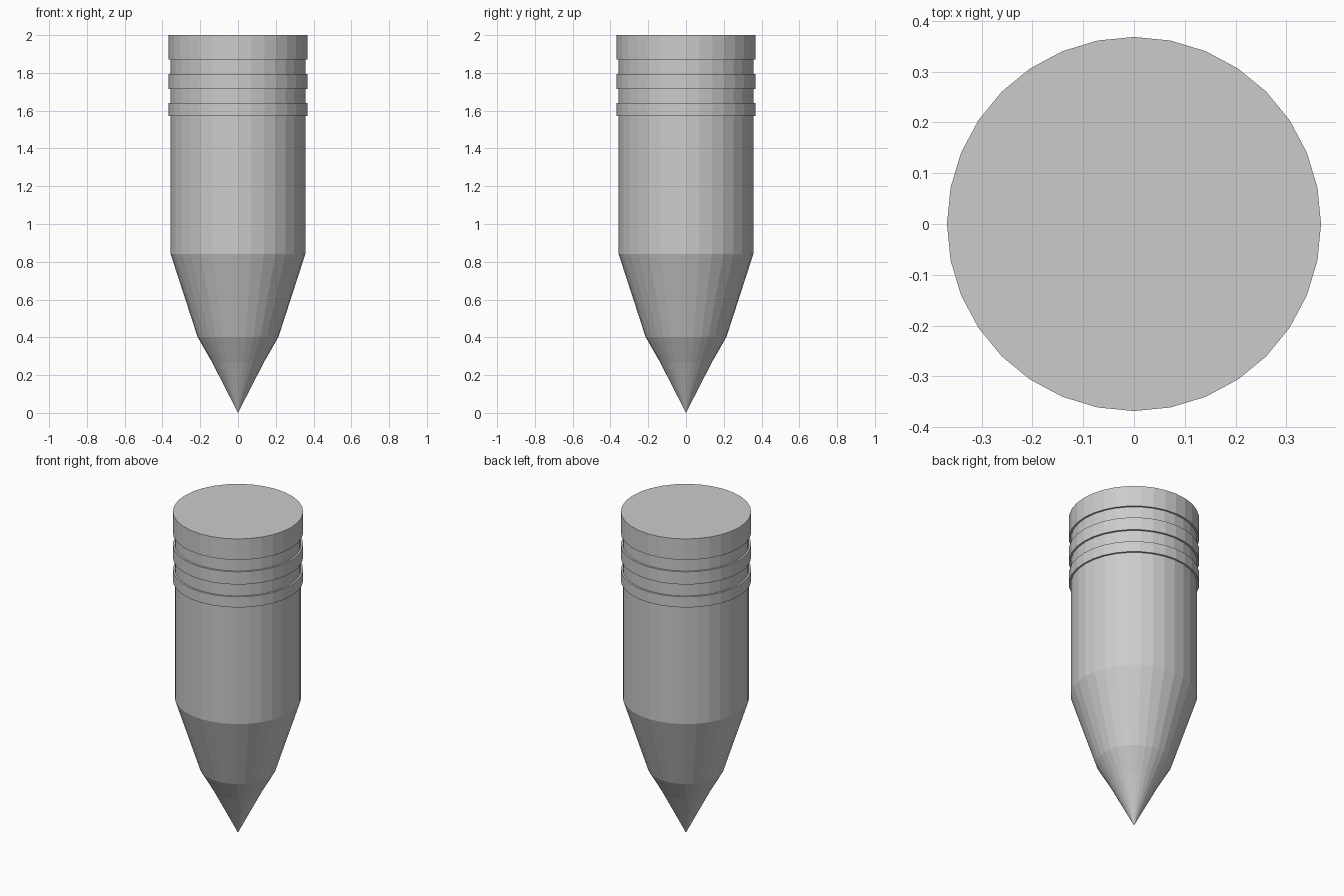
import bpy
import bmesh
from math import cos, sin, tau

SIDES = 32
BODY_R, BAND_R = 0.357, 0.368

cube = bpy.data.objects.get("Cube")
if cube:
    bpy.data.objects.remove(cube)

grey = bpy.data.materials.new("light_grey")
grey.use_nodes = True
colour = (0.6, 0.6, 0.6, 1)
grey.diffuse_color = colour
grey.node_tree.nodes["Principled BSDF"].inputs["Base Color"].default_value = colour


def lathe(name, profile):
    """Turn (radius, height) points, listed bottom to top, into a closed solid."""
    bm = bmesh.new()
    rings = []
    for r, z in profile:
        count = SIDES if r else 1
        rings.append([bm.verts.new((r * cos(tau * i / SIDES), r * sin(tau * i / SIDES), z))
                      for i in range(count)])
    for low, high in zip(rings, rings[1:]):
        for i in range(SIDES):
            j = (i + 1) % SIDES
            if len(low) == 1:
                bm.faces.new((low[0], high[j], high[i]))
            else:
                bm.faces.new((low[i], low[j], high[j], high[i]))
    bm.faces.new(rings[-1])
    if len(rings[0]) > 1:
        bm.faces.new(rings[0][::-1])
    bmesh.ops.recalc_face_normals(bm, faces=bm.faces)
    mesh = bpy.data.meshes.new(name)
    bm.to_mesh(mesh)
    bm.free()
    mesh.materials.append(grey)
    obj = bpy.data.objects.new(name, mesh)
    bpy.context.collection.objects.link(obj)
    return obj


# Pointed nose, tapered shoulder, straight body and grooved head in one turned shape
profile = [(0, 0), (0.137, 0.268), (0.214, 0.402), (BODY_R, 0.842)]
for bottom, top in ((1.573, 1.64), (1.716, 1.795), (1.87, 2.0)):
    profile += [(BODY_R, bottom), (BAND_R, bottom), (BAND_R, top), (BODY_R, top)]
profile.pop()  # the top band ends in the flat cap
lathe("pointed_body", profile)
